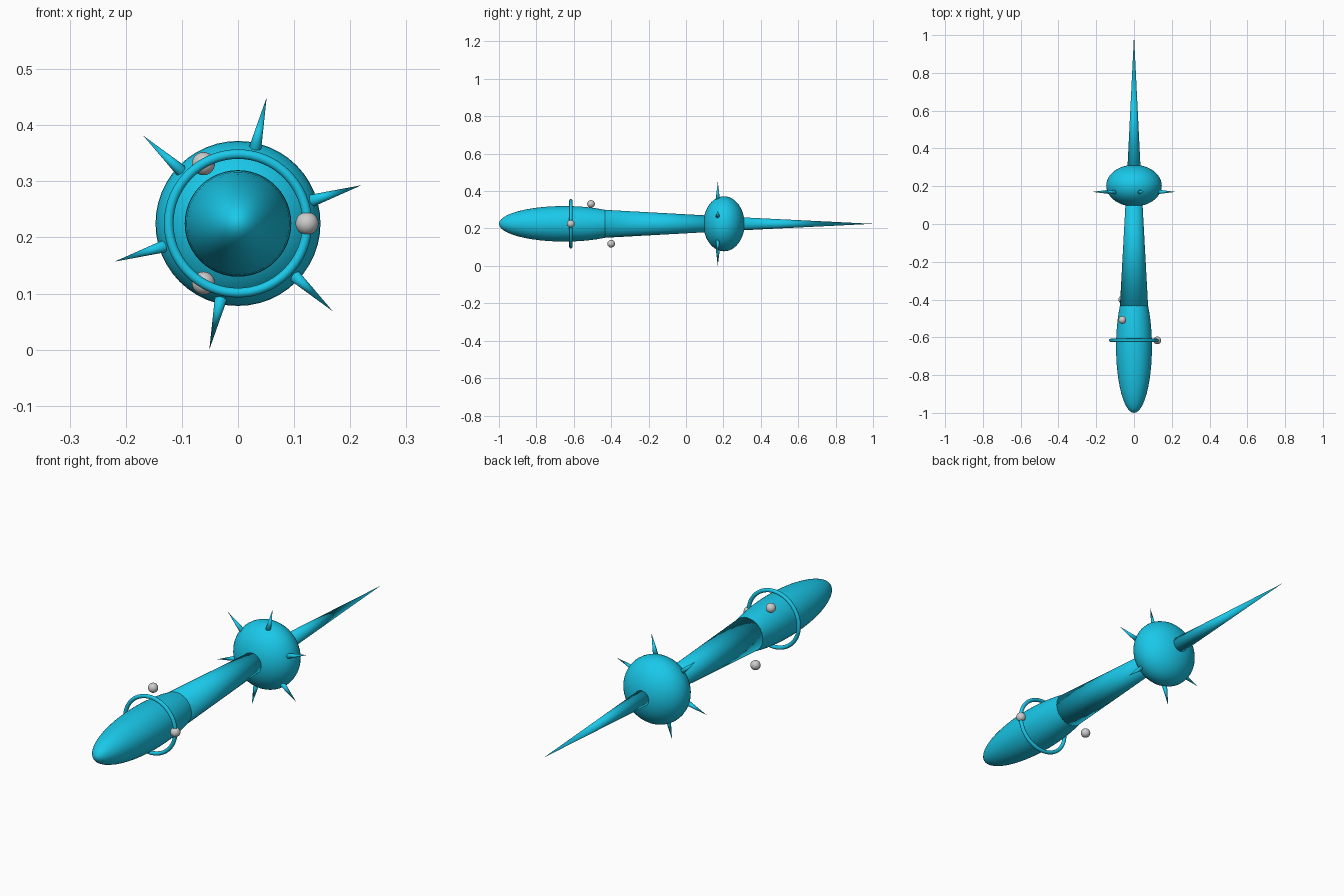
import bpy, math
from mathutils import Vector

if "Cube" in bpy.data.objects:
    bpy.data.objects.remove(bpy.data.objects["Cube"])

CZ = 0.225  # height of the long axis

cyan = bpy.data.materials.new("cyan")
cyan.diffuse_color = (0.01, 0.58, 0.82, 1)
cyan.use_nodes = True
cyan.node_tree.nodes["Principled BSDF"].inputs["Base Color"].default_value = cyan.diffuse_color


def finish(name, mat=cyan):
    ob = bpy.context.object
    ob.name = name
    bpy.ops.object.shade_smooth()
    if mat:
        ob.data.materials.append(mat)
    return ob


def ellipsoid(name, loc, radial, length, mat=cyan):
    # poles lie along the y axis
    bpy.ops.mesh.primitive_uv_sphere_add(segments=48, ring_count=24, radius=1,
                                         location=loc, rotation=(math.pi / 2, 0, 0))
    ob = finish(name, mat)
    ob.scale = (radial, radial, length)
    return ob


def taper(name, a, b, r1, r2, sides=32):
    # cone from point a to point b
    a, b = Vector(a), Vector(b)
    d = b - a
    bpy.ops.mesh.primitive_cone_add(vertices=sides, radius1=r1, radius2=r2, depth=d.length,
                                    location=(a + b) / 2,
                                    rotation=d.to_track_quat('Z', 'Y').to_euler())
    return finish(name)


# long rounded grip, shaft and tail spike
ellipsoid("grip", (0, -0.65, CZ), 0.095, 0.35)
taper("shaft", (0, -0.442, CZ), (0, 0.2, CZ), 0.075, 0.04)
taper("tail_spike", (0, 0.18, CZ), (0, 1.0, CZ), 0.0405, 0)

# bulb with six radial spikes
ellipsoid("bulb", (0, 0.203, CZ), 0.147, 0.11)
for i in range(6):
    t = 0.3 + i * math.pi / 3
    c, s = math.cos(t), math.sin(t)
    taper(f"bulb_spike_{i + 1}", (0.11 * c, 0.17, CZ + 0.11 * s),
          (0.2305 * c, 0.17, CZ + 0.2305 * s), 0.0142, 0, 16)

# ring around the grip
bpy.ops.mesh.primitive_torus_add(major_segments=64, minor_segments=16, major_radius=0.1235,
                                 minor_radius=0.0085, location=(0, -0.616, CZ),
                                 rotation=(math.pi / 2, 0, 0))
finish("ring")

# three floating beads in a spiral
for i in range(3):
    t = i * math.tau / 3
    ellipsoid(f"bead_{i + 1}", (0.123 * math.cos(t), -0.616 + 0.108 * i,
                                CZ + 0.123 * math.sin(t)), 0.0205, 0.0205, None)
